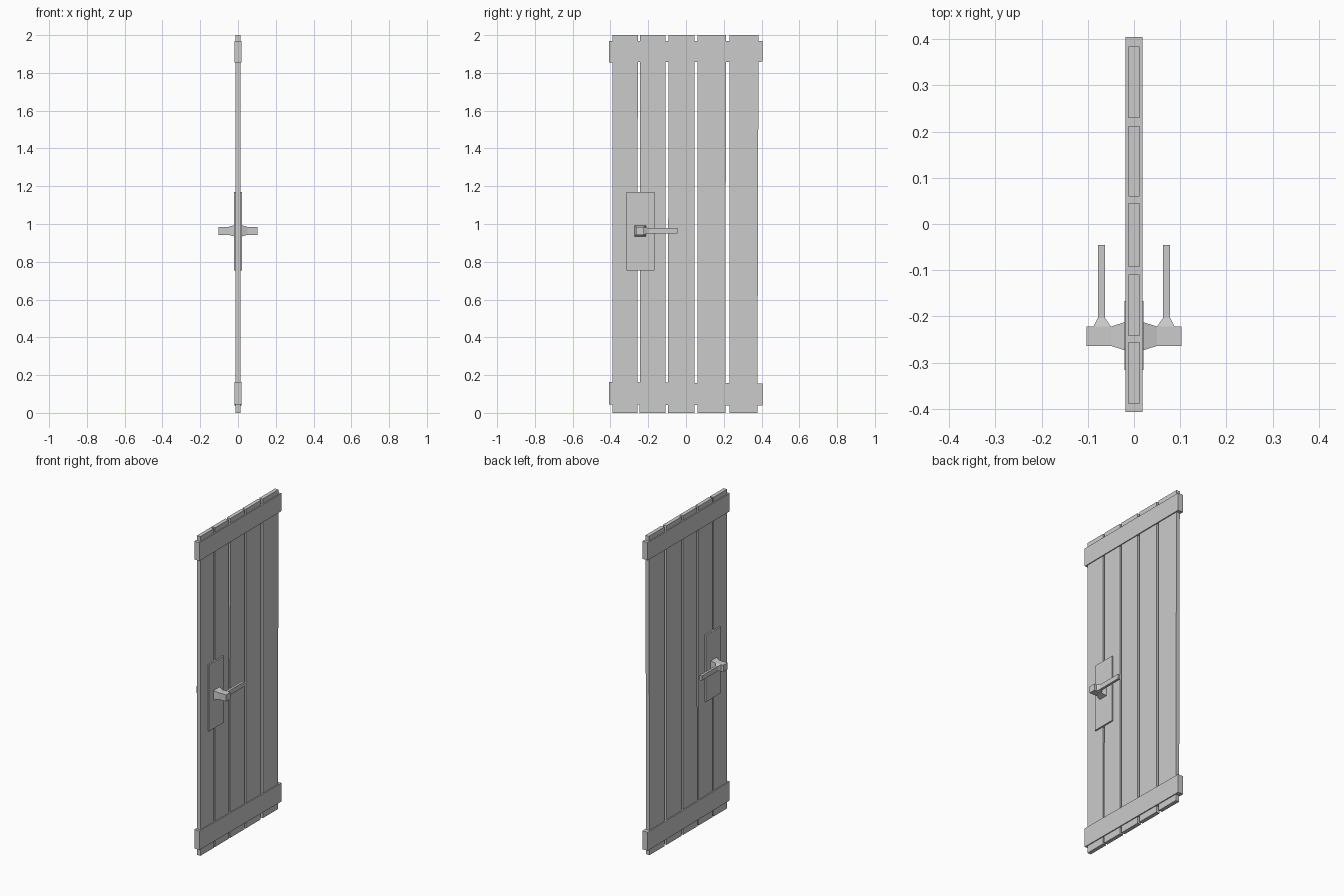
import bpy, bmesh

if "Cube" in bpy.data.objects:
    bpy.data.objects.remove(bpy.data.objects["Cube"])


def make_object(name, bm):
    bmesh.ops.recalc_face_normals(bm, faces=bm.faces)
    mesh = bpy.data.meshes.new(name)
    bm.to_mesh(mesh)
    bm.free()
    ob = bpy.data.objects.new(name, mesh)
    bpy.context.collection.objects.link(ob)
    return ob


def loft(bm, rings):
    """Skin equal-sized rings, cap both ends, return rows of side faces."""
    rows = [[bm.verts.new(p) for p in r] for r in rings]
    n = len(rows[0])
    sides = [[bm.faces.new((a[i], a[(i + 1) % n], b[(i + 1) % n], b[i]))
              for i in range(n)] for a, b in zip(rows, rows[1:])]
    bm.faces.new(rows[0])
    bm.faces.new(rows[-1])
    return sides


def slab(name, half_x, outline):
    """Flat board: a y/z outline given thickness across x."""
    bm = bmesh.new()
    loft(bm, [[(x, y, z) for y, z in outline] for x in (-half_x, half_x)])
    return make_object(name, bm)


# Vertical planks: bottom-left, bottom-right, top-right, top-left y
planks = [(-0.39, -0.257, -0.255, -0.39),
          (-0.245, -0.108, -0.109, -0.243),
          (-0.095, 0.045, 0.045, -0.093),
          (0.06, 0.208, 0.212, 0.06),
          (0.229, 0.378, 0.384, 0.229)]
for i, (a, b, c, d) in enumerate(planks):
    slab(f"plank_{i + 1}", 0.012, [(a, 0), (b, 0), (c, 2), (d, 2)])

# Cross rails, very slightly crooked
slab("bottom_rail", 0.018, [(-0.407, 0.045), (0.405, 0.039), (0.405, 0.155), (-0.407, 0.164)])
slab("top_rail", 0.018, [(-0.407, 1.856), (0.405, 1.859), (0.405, 1.97), (-0.407, 1.97)])

# Lock plate
slab("lock_plate", 0.021, [(-0.316, 0.754), (-0.167, 0.754), (-0.167, 1.17), (-0.316, 1.17)])

# Handle: flared square stem, lever drawn out of its +y side
bm = bmesh.new()
stem = [(0.018, -0.274, -0.212, 0.933, 0.994),
        (0.05, -0.264, -0.222, 0.943, 0.985),
        (0.088, -0.264, -0.222, 0.943, 0.985),
        (0.103, -0.264, -0.222, 0.943, 0.985)]
sides = loft(bm, [[(x, y0, z0), (x, y1, z0), (x, y1, z1), (x, y0, z1)]
                  for x, y0, y1, z0, z1 in stem])
face = sides[1][1]
for y in (-0.203, -0.045):
    new = bmesh.ops.extrude_discrete_faces(bm, faces=[face])["faces"][0]
    face = new
    for v in face.verts:
        v.co = (0.063 if v.co.x < 0.07 else 0.078, y,
                0.949 if v.co.z < 0.963 else 0.979)
handle = make_object("handles", bm)
handle.modifiers.new("both_sides", "MIRROR").use_axis[0] = True
